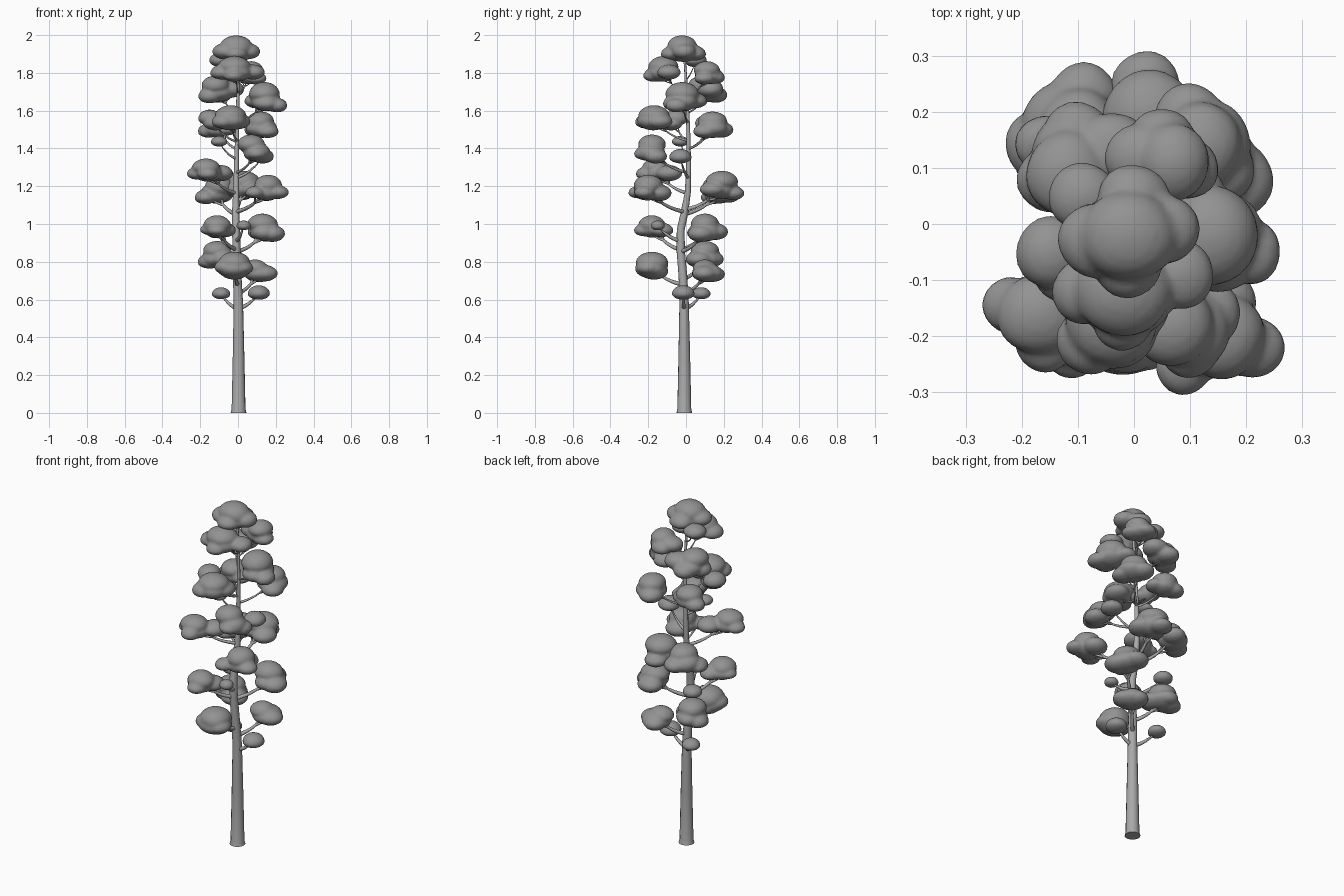
import bpy, bmesh, math, random
from mathutils import Vector

if "Cube" in bpy.data.objects:
    bpy.data.objects.remove(bpy.data.objects["Cube"])

random.seed(4)


def material(name, v):
    m = bpy.data.materials.new(name)
    m.diffuse_color = (v, v, v, 1)
    m.use_nodes = True
    m.node_tree.nodes["Principled BSDF"].inputs["Base Color"].default_value = m.diffuse_color
    return m


BARK = material("bark grey", 0.40)
LEAF = material("foliage grey", 0.29)


def finish(bm, name, mat):
    bmesh.ops.recalc_face_normals(bm, faces=bm.faces)
    for f in bm.faces:
        f.smooth = len(f.verts) < 5
    me = bpy.data.meshes.new(name)
    bm.to_mesh(me)
    bm.free()
    me.materials.append(mat)
    ob = bpy.data.objects.new(name, me)
    bpy.context.collection.objects.link(ob)
    return ob


def fuse(ob, voxel):
    """Melt overlapping pads into one lumpy skin."""
    mod = ob.modifiers.new("fuse", "REMESH")
    mod.mode = "VOXEL"
    mod.voxel_size = voxel
    mod.use_smooth_shade = True
    dg = bpy.context.evaluated_depsgraph_get()
    me = bpy.data.meshes.new_from_object(ob.evaluated_get(dg))
    ob.modifiers.clear()
    ob.data = me
    me.materials.clear()
    me.materials.append(LEAF)


def tube(bm, pts, radii, sides=8):
    """Tapered tube along a list of points, closed at both ends."""
    rings = []
    for i, p in enumerate(pts):
        d = (pts[min(i + 1, len(pts) - 1)] - pts[max(i - 1, 0)]).normalized()
        u = d.cross(Vector((0.31, 0.95, 0.0))).normalized()
        w = d.cross(u)
        rings.append([bm.verts.new(p + radii[i] * (u * math.cos(a) + w * math.sin(a)))
                      for a in (2 * math.pi * k / sides for k in range(sides))])
    for a, b in zip(rings, rings[1:]):
        for k in range(sides):
            j = (k + 1) % sides
            bm.faces.new((a[k], a[j], b[j], b[k]))
    bm.faces.new(rings[0])
    bm.faces.new(rings[-1])


# Trunk stations: x, y, z, radius
TRUNK = [(.003, -.009, 0, .042), (.003, -.009, .02, .037), (.003, -.009, .3, .031),
         (.002, -.01, .58, .025), (-.004, -.016, .72, .023), (-.008, -.028, .86, .022),
         (-.01, -.028, .97, .021), (-.012, -.008, 1.06, .020), (-.01, .01, 1.17, .016),
         (-.008, .014, 1.32, .013), (-.004, .012, 1.5, .010), (0, .004, 1.7, .008),
         (0, -.01, 1.92, .005)]


def trunk_at(z):
    for a, b in zip(TRUNK, TRUNK[1:]):
        if a[2] <= z <= b[2]:
            t = (z - a[2]) / (b[2] - a[2])
            return Vector(a[:3]).lerp(Vector(b[:3]), t), a[3] + (b[3] - a[3]) * t


bm = bmesh.new()
tube(bm, [Vector(s[:3]) for s in TRUNK], [s[3] for s in TRUNK], 14)
finish(bm, "trunk", BARK)


def bend(a, b, lift, n=6):
    """Branch path that leaves sideways and then turns upward."""
    c = Vector((a.x + (b.x - a.x) * .6, a.y + (b.y - a.y) * .6, a.z + (b.z - a.z) * lift))
    return [a * (1 - t) ** 2 + c * 2 * t * (1 - t) + b * t * t
            for t in (i / n for i in range(n + 1))]


def cluster(name, *blobs, rise=.11):
    """Leaf pads (x, y, z, radius) carried by one forked branch."""
    mid = sum((Vector(b[:3]) for b in blobs), Vector()) / len(blobs)
    pads = list(blobs)
    if len(blobs) > 2:   # core pad filling the middle
        pads.append((mid.x, mid.y, mid.z - .006, 1.2 * sum(b[3] for b in blobs) / len(blobs)))
    bm = bmesh.new()
    for x, y, z, r in pads:
        r *= 1.1
        new = bmesh.ops.create_icosphere(bm, subdivisions=3, radius=1)["verts"]
        ph = [random.uniform(0, 6) for _ in range(3)]
        for v in new:
            c = v.co
            lump = 1 + .025 * (math.sin(3 * c.x + ph[0]) + math.sin(3 * c.y + ph[1])
                               + math.sin(3 * c.z + ph[2]))
            h = .72 if c.z > 0 else .58
            v.co = Vector((x + c.x * r * lump, y + c.y * r * lump, z + c.z * r * h))
    fuse(finish(bm, name + "_foliage", LEAF), .009)

    # Branch from the trunk to a fork, then a twig into each pad
    start, tr = trunk_at(min(mid.z - rise, 1.88))
    fork = start.lerp(mid, .62)
    fork.z = start.z + (mid.z - start.z) * .45
    r0 = min(tr * .6, .012)
    bm = bmesh.new()
    tube(bm, bend(start, fork, .3), [r0 * (1 - .06 * i) for i in range(7)])
    for b in blobs:
        end = fork.lerp(Vector(b[:3]), .75)
        tube(bm, bend(fork, end, .4, 4), [r0 * (.65 - .09 * i) for i in range(5)], 6)
    finish(bm, name + "_branch", BARK)


# Lowest small pads
cluster("low_right", (.11, -.015, .633, .054), rise=.08)
cluster("low_left", (-.09, .08, .63, .045), rise=.08)

# Second tier
cluster("second_front", (-.02, -.18, .79, .08), (-.06, -.19, .77, .06),
        (.02, -.20, .765, .055), (-.02, -.17, .75, .07), rise=.09)
cluster("second_left", (-.11, .10, .855, .07), (-.15, .11, .80, .057),
        (-.07, .07, .81, .065), (-.11, .14, .81, .055))
cluster("second_left_tip", (-.115, .105, .955, .048), rise=.09)
cluster("second_right", (.09, .10, .765, .06), (.14, .10, .735, .062), (.10, .14, .73, .058))

# Third tier
cluster("third_left", (-.11, -.18, .995, .065), (-.15, -.17, .97, .045),
        (-.07, -.13, .965, .055), (-.11, -.22, .965, .048))
cluster("third_front_tip", (.03, -.15, .99, .036), rise=.08)
cluster("third_right", (.13, .10, 1.00, .07), (.18, .08, .945, .063),
        (.14, .07, .95, .06), (.12, .155, .955, .062))

# Fourth tier
cluster("fourth_right", (.16, -.20, 1.205, .07), (.21, -.22, 1.165, .051),
        (.09, -.255, 1.165, .046), (.15, -.14, 1.16, .06))
cluster("fourth_back", (.03, .19, 1.22, .078), (.02, .25, 1.16, .054),
        (.07, .14, 1.18, .06), (-.02, .16, 1.185, .06))
cluster("fourth_back_left", (-.10, .165, 1.195, .072), (-.17, .14, 1.14, .055),
        (-.09, .225, 1.15, .058))
cluster("fourth_left", (-.17, -.16, 1.295, .066), (-.22, -.145, 1.265, .046),
        (-.09, -.09, 1.265, .06), (-.16, -.21, 1.265, .05))

# Fifth tier
cluster("fifth_front", (.07, -.18, 1.42, .068), (.10, -.22, 1.37, .05), (.13, -.16, 1.355, .055))
cluster("fifth_right", (.13, -.03, 1.355, .054))
cluster("fifth_left_tip", (-.10, -.03, 1.435, .04), rise=.09)

# Sixth tier
cluster("sixth_front", (-.04, -.17, 1.57, .075), (-.08, -.21, 1.54, .055), (.0, -.14, 1.54, .06))
cluster("sixth_left", (-.15, -.05, 1.56, .058), (-.12, -.08, 1.53, .055))
cluster("sixth_back_left", (-.11, .12, 1.53, .065), (-.155, .14, 1.49, .052),
        (-.06, .11, 1.50, .05))
cluster("sixth_right", (.12, .14, 1.54, .07), (.10, .185, 1.495, .06), (.155, .10, 1.49, .055))

# Seventh tier
cluster("seventh_right", (.14, -.02, 1.69, .078), (.205, -.05, 1.625, .053),
        (.10, .045, 1.65, .06), (.15, -.06, 1.635, .058))
cluster("seventh_left", (-.12, .09, 1.73, .07), (-.10, .155, 1.68, .06),
        (-.04, .13, 1.71, .065), (-.15, .08, 1.675, .056))

# Eighth tier
cluster("eighth_front", (-.02, -.12, 1.83, .075), (-.085, -.12, 1.80, .055),
        (.08, -.09, 1.80, .056), (-.02, -.17, 1.785, .05))
cluster("eighth_right", (.07, .11, 1.815, .06), (.05, .15, 1.775, .052),
        (.095, .10, 1.77, .05), (.01, .12, 1.79, .057))
cluster("eighth_left", (-.09, .05, 1.865, .055), rise=.1)

# Crown
cluster("crown", (-.01, -.02, 1.937, .078), (-.07, -.03, 1.91, .06), (.05, -.01, 1.91, .06),
        (-.01, -.07, 1.90, .055), (.0, .045, 1.90, .056), rise=.08)
